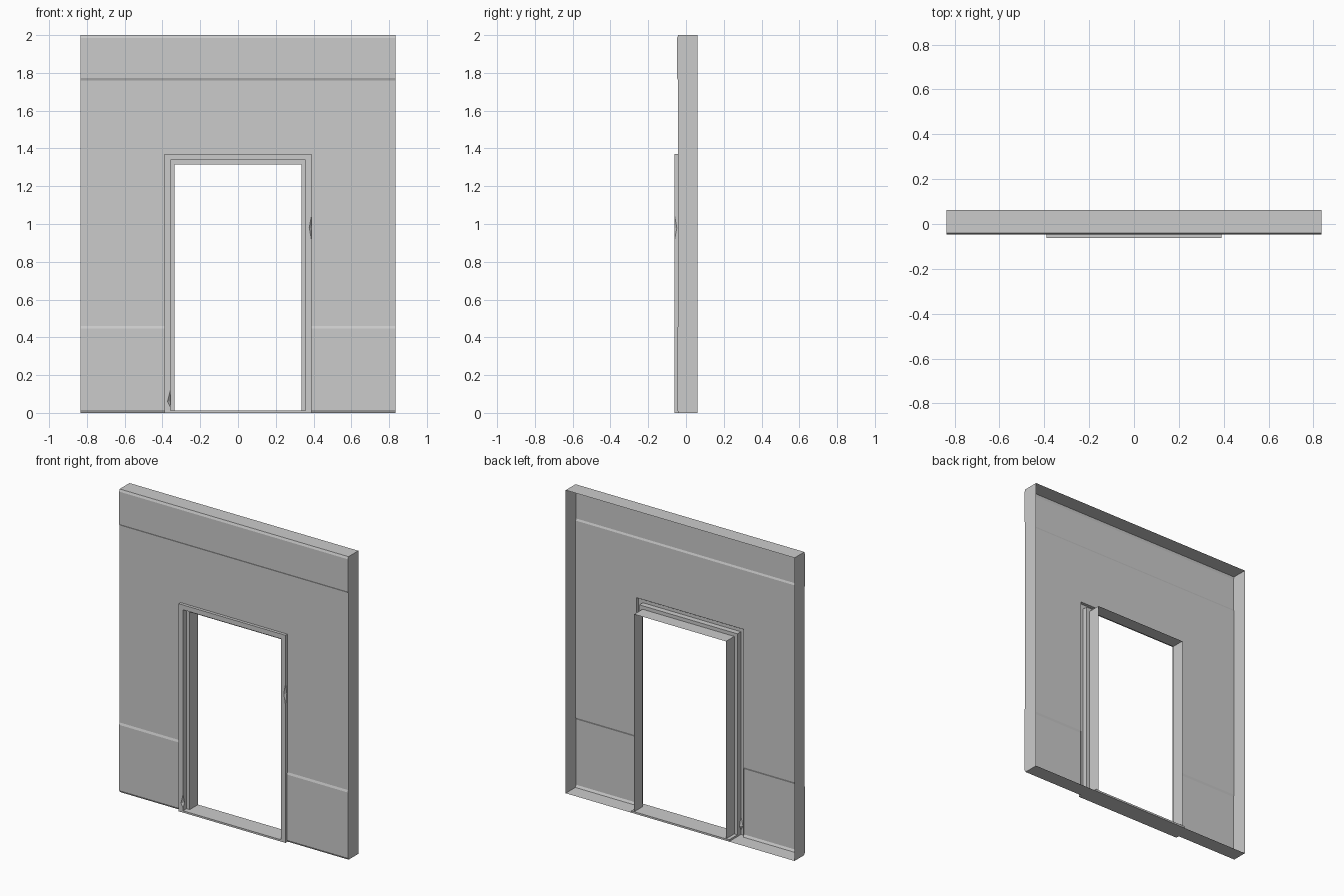
import bpy, bmesh

if "Cube" in bpy.data.objects:
    bpy.data.objects.remove(bpy.data.objects["Cube"])

BACK, FRONT = 0.0615, -0.0615   # depth limits
W = 0.835                       # wall half width
DOOR_X, DOOR_Z = 0.39, 1.37     # outer size of the door frame


def finish(name, bm):
    """Weld, orient the open shell outward and make an object."""
    bmesh.ops.remove_doubles(bm, verts=bm.verts, dist=1e-5)
    bmesh.ops.recalc_face_normals(bm, faces=bm.faces)
    bm.normal_update()
    if sum(f.normal.y * f.calc_area() for f in bm.faces) > 0:
        bmesh.ops.reverse_faces(bm, faces=bm.faces)
    me = bpy.data.meshes.new(name)
    bm.to_mesh(me)
    bm.free()
    ob = bpy.data.objects.new(name, me)
    bpy.context.collection.objects.link(ob)
    return ob


def loft(bm, rings, skip=lambda i, j: False):
    """Bridge rows of points with quads."""
    rows = [[bm.verts.new(p) for p in r] for r in rings]
    for i in range(len(rows) - 1):
        for j in range(len(rows[0]) - 1):
            if not skip(i, j):
                a, b = rows[i], rows[i + 1]
                bm.faces.new((a[j], a[j + 1], b[j + 1], b[j]))
    return rows


# Wall shell, open at the back: side profile (y, z) with skirting and cornice bands
profile = [(BACK, 0), (-0.039, 0), (-0.047, 0.015), (-0.047, 0.446), (-0.042, 0.46),
           (-0.042, DOOR_Z), (-0.042, 1.76), (-0.047, 1.772), (-0.047, 1.985),
           (-0.041, 2), (BACK, 2)]
bm = bmesh.new()
rows = loft(bm, [[(x, y, z) for y, z in profile] for x in (-W, -DOOR_X, DOOR_X, W)],
            skip=lambda i, j: i == 1 and 1 <= j <= 4)   # doorway hole
bm.faces.new(rows[0])
bm.faces.new(rows[-1])
finish("wall_panel", bm)


# Door frame: stepped section swept up, over and down; chips split an edge in two
def section(side, z, outer_chip=0.0, inner_chip=0.0):
    o, n = outer_chip, inner_chip
    pts = [(0.39, -0.041), (0.39, FRONT + o), (0.39 - o, FRONT),
           (0.358 + n, FRONT), (0.358, FRONT + n), (0.358, -0.025),
           (0.335, -0.025), (0.335, BACK)]
    if z is None:   # mitred top corner
        return [(side * a, y, DOOR_Z - (0.39 - a)) for a, y in pts]
    return [(side * a, y, z) for a, y in pts]


bm = bmesh.new()
loft(bm, [section(-1, 0), section(-1, 0.03), section(-1, 0.06, inner_chip=0.015),
          section(-1, 0.12), section(-1, None), section(1, None),
          section(1, 1.05), section(1, 0.98, outer_chip=0.013),
          section(1, 0.91), section(1, 0)])
finish("door_frame", bm)

# Threshold slab between the jambs
bm = bmesh.new()
bmesh.ops.create_cube(bm, size=1)
for v in bm.verts:
    v.co.x *= 2 * 0.358
    v.co.y *= BACK - FRONT
    v.co.z = 0.012 if v.co.z > 0 else 0
finish("threshold", bm)

# Undersides of the two frame feet
bm = bmesh.new()
for s in (-1, 1):
    bm.faces.new([bm.verts.new((s * x, y, 0)) for x, y in
                  ((0.358, FRONT), (0.39, FRONT), (0.39, -0.039), (0.358, -0.039))])
finish("frame_feet", bm)
